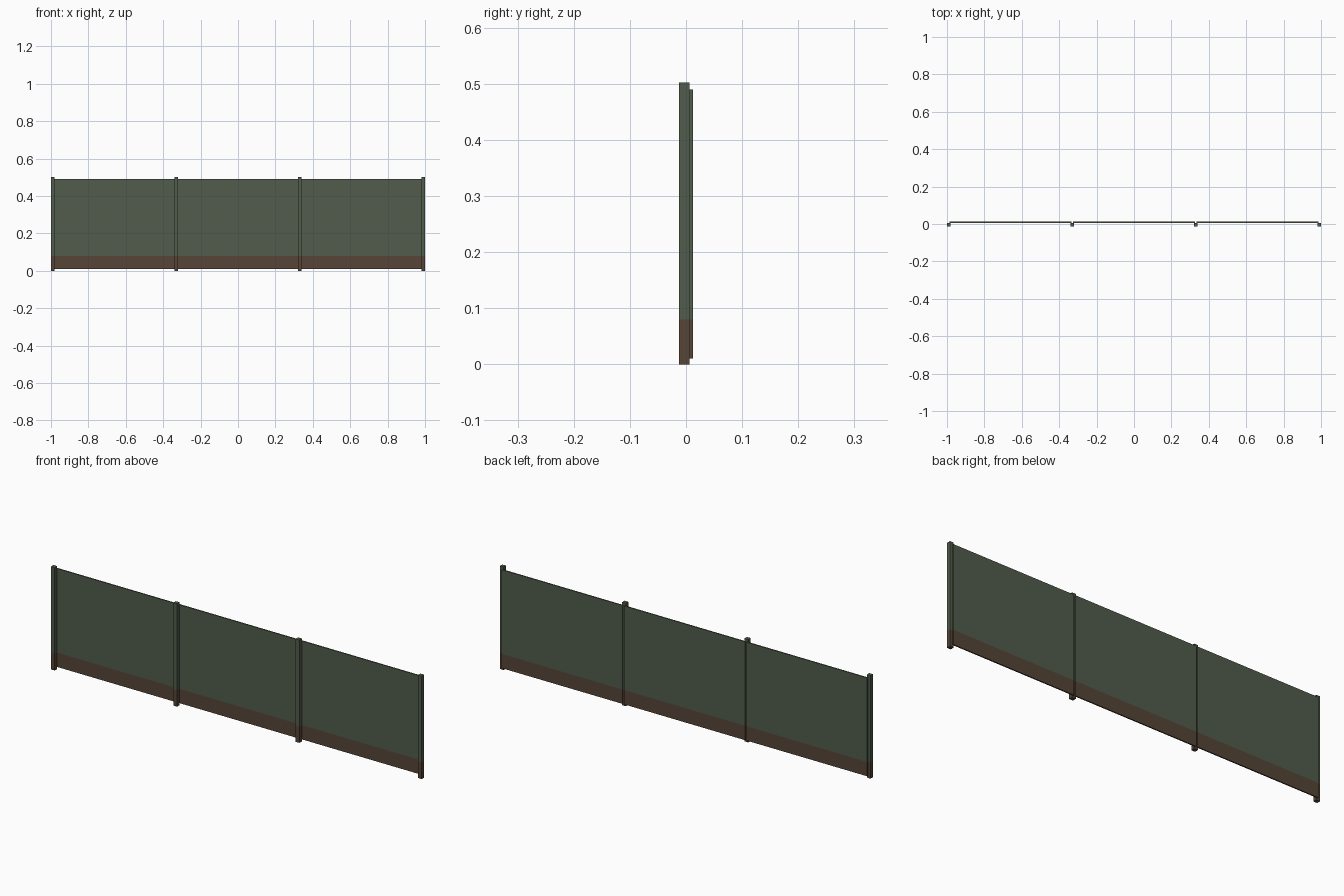
import bpy, bmesh

if "Cube" in bpy.data.objects:
    bpy.data.objects.remove(bpy.data.objects["Cube"])

SPLIT = 0.08      # height where the brown base band ends
SPACING = 0.66    # distance between posts


def material(name, rgb):
    m = bpy.data.materials.new(name)
    m.diffuse_color = (*rgb, 1)
    m.use_nodes = True
    m.node_tree.nodes["Principled BSDF"].inputs["Base Color"].default_value = m.diffuse_color
    return m


green = material("dull green", (0.082, 0.108, 0.072))
brown = material("earth brown", (0.092, 0.060, 0.038))


def banded_box(name, x, y, z):
    """Box from (min, max) ranges, cut at the band height and coloured by it."""
    bm = bmesh.new()
    bmesh.ops.create_cube(bm, size=1)
    for v in bm.verts:
        v.co = [r[0] + (c + 0.5) * (r[1] - r[0]) for c, r in zip(v.co, (x, y, z))]
    bmesh.ops.bisect_plane(bm, geom=bm.verts[:] + bm.edges[:] + bm.faces[:],
                           plane_co=(0, 0, SPLIT), plane_no=(0, 0, 1))
    for f in bm.faces:
        f.material_index = int(f.calc_center_median().z < SPLIT)
    mesh = bpy.data.meshes.new(name)
    bm.to_mesh(mesh)
    bm.free()
    mesh.materials.append(green)
    mesh.materials.append(brown)
    obj = bpy.data.objects.new(name, mesh)
    bpy.context.collection.objects.link(obj)


# Four square posts
for i in range(4):
    cx = (i - 1.5) * SPACING
    banded_box(f"post_{i + 1}", (cx - 0.01, cx + 0.01), (-0.0125, 0.0065), (0, 0.502))

# Three thin sheets fixed behind the posts, with a narrow gap between them
for i in range(3):
    cx = (i - 1) * SPACING
    banded_box(f"panel_{i + 1}", (cx - 0.326, cx + 0.326), (0.0065, 0.0125), (0.01, 0.49))
